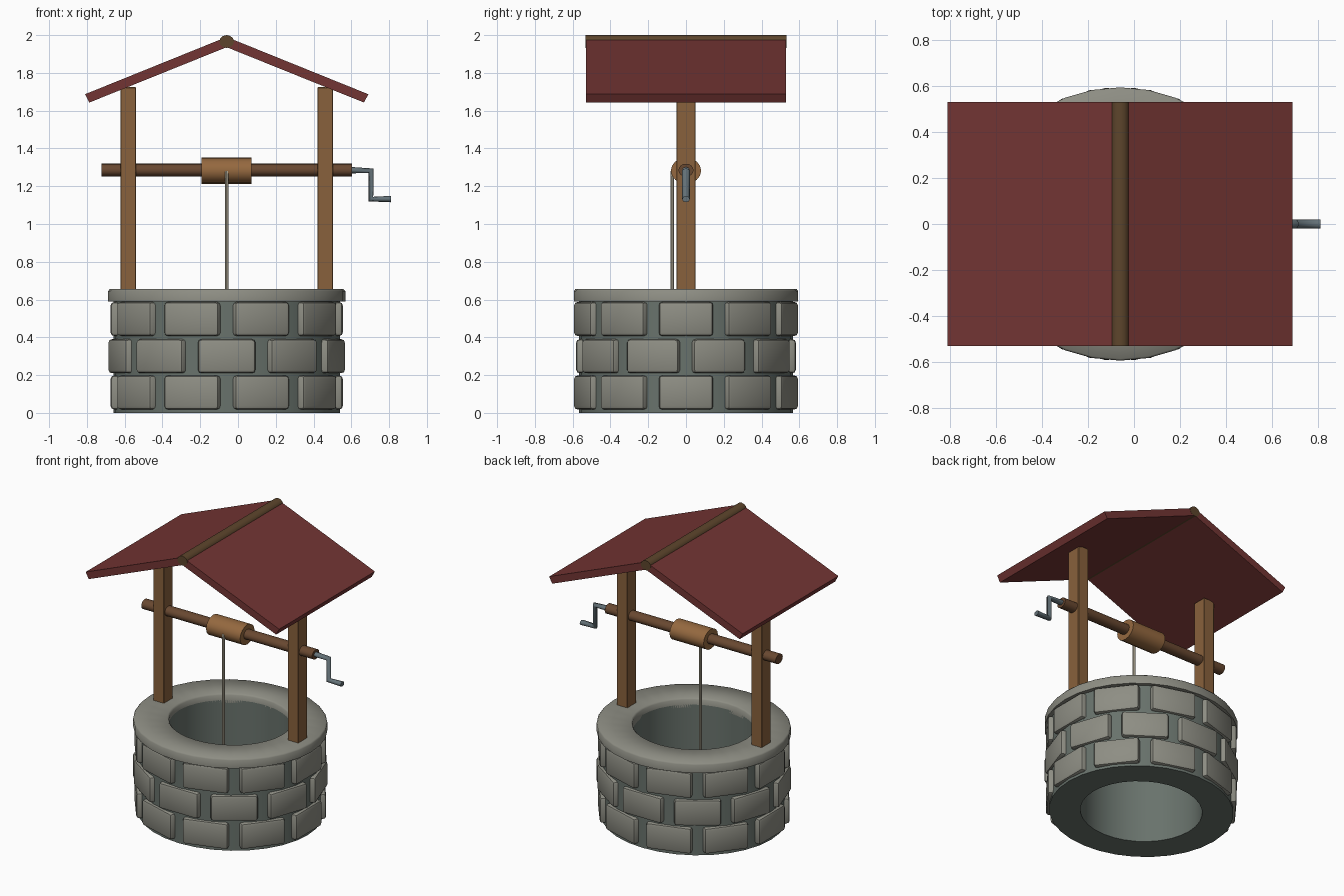
import bpy, bmesh, math
from mathutils import Matrix, Vector

if "Cube" in bpy.data.objects:
    bpy.data.objects.remove(bpy.data.objects["Cube"])

CX = -0.06      # well axis
SX = 1.057      # the stone ring is slightly wider in x


def mat(name, r, g, b):
    m = bpy.data.materials.new(name)
    m.diffuse_color = (r, g, b, 1)
    m.use_nodes = True
    m.node_tree.nodes["Principled BSDF"].inputs["Base Color"].default_value = m.diffuse_color
    return m


STONE = mat("stone", 0.27, 0.27, 0.23)
MORTAR = mat("mortar", 0.14, 0.17, 0.15)
WOOD = mat("wood", 0.25, 0.12, 0.045)
DARK = mat("dark_wood", 0.14, 0.065, 0.03)
DRUM = mat("drum_wood", 0.30, 0.14, 0.05)
RED = mat("roof_red", 0.17, 0.035, 0.033)
RIDGE = mat("ridge_wood", 0.11, 0.06, 0.025)
METAL = mat("metal", 0.13, 0.17, 0.19)
ROPE = mat("rope", 0.55, 0.50, 0.38)


def finish(bm, name, material, smooth=None):
    bmesh.ops.recalc_face_normals(bm, faces=bm.faces)
    me = bpy.data.meshes.new(name)
    bm.to_mesh(me)
    bm.free()
    ob = bpy.data.objects.new(name, me)
    bpy.context.collection.objects.link(ob)
    me.materials.append(material)
    if smooth:
        bpy.ops.object.select_all(action='DESELECT')
        ob.select_set(True)
        bpy.context.view_layer.objects.active = ob
        bpy.ops.object.shade_smooth_by_angle(angle=math.radians(smooth))
    return ob


def box(name, centre, size, material, bevel=0.0, segs=1, xf=Matrix(), smooth=None):
    bm = bmesh.new()
    bmesh.ops.create_cube(bm, size=1, matrix=Matrix.Translation(centre) @ Matrix.Diagonal((*size, 1)))
    if bevel:
        bmesh.ops.bevel(bm, geom=bm.edges[:], offset=bevel, segments=segs, profile=0.5, affect='EDGES')
    bm.transform(xf)
    return finish(bm, name, material, smooth)


def rod(name, centre, length, ra, rb, axis, material, sides=16):
    """Elliptical cylinder along x, y or z; ra, rb are its radii on the other two axes."""
    bm = bmesh.new()
    bmesh.ops.create_cone(bm, cap_ends=True, segments=sides, radius1=1, radius2=1, depth=1)
    rot = {'x': Matrix.Rotation(math.pi / 2, 4, 'Y'), 'y': Matrix.Rotation(math.pi / 2, 4, 'X'),
           'z': Matrix()}[axis]
    size = {'x': (length, ra, rb), 'y': (ra, length, rb), 'z': (ra, rb, length)}[axis]
    bm.transform(Matrix.Translation(centre) @ Matrix.Diagonal((*size, 1)) @ rot)
    return finish(bm, name, material, 40)


def ring(name, profile, material, smooth, sides=32):
    """Closed radius/height profile turned around the well axis."""
    bm = bmesh.new()
    loops = []
    for i in range(sides):
        a = 2 * math.pi * i / sides
        loops.append([bm.verts.new((CX + SX * r * math.cos(a), r * math.sin(a), z)) for r, z in profile])
    n = len(profile)
    for i in range(sides):
        p, q = loops[i], loops[(i + 1) % sides]
        for j in range(n):
            k = (j + 1) % n
            bm.faces.new((p[j], q[j], q[k], p[k]))
    return finish(bm, name, material, smooth)


# Well wall: mortar core and stone rim
ring("mortar_core", [(0.375, 0), (0.567, 0), (0.567, 0.61), (0.375, 0.61)], MORTAR, 40)
ring("stone_rim", [(0.375, 0.59), (0.594, 0.59), (0.594, 0.645), (0.586, 0.655), (0.385, 0.655),
                   (0.375, 0.645)], STONE, 60)

# Three staggered courses of ten flat-faced stones
place = Matrix.Translation((CX, 0, 0)) @ Matrix.Diagonal((SX, 1, 1, 1))
for row, z in enumerate((0.108, 0.3, 0.497)):
    for i in range(10):
        a = math.radians(36 * i + (18 if row != 1 else 0))
        box(f"wall_stone_{row}_{i}", (0, -0.535, z), (0.288, 0.093, 0.18), STONE, 0.018, 2,
            place @ Matrix.Rotation(a, 4, 'Z'), 35)

# Posts and roof slabs on each side
slope = 0.405
for side, label in ((-1, "left"), (1, "right")):
    box(f"{label}_post", (CX + side * 0.521, 0, 1.167), (0.082, 0.1, 1.114), WOOD, 0.003)
    bm = bmesh.new()
    section = [(0, 1.99), (0.75, 1.687), (0.727, 1.643), (0, 1.936)]
    front = bm.faces.new([bm.verts.new((CX + side * x, -0.53, z)) for x, z in section])
    ext = bmesh.ops.extrude_face_region(bm, geom=[front])["geom"]
    bmesh.ops.translate(bm, vec=Vector((0, 1.06, 0)),
                        verts=[g for g in ext if isinstance(g, bmesh.types.BMVert)])
    if len(bm.faces) == 5:
        bm.faces.new(list(front.verts))
    finish(bm, f"{label}_roof_slab", RED)
rod("roof_ridge", (CX, 0, 1.966), 1.062, 0.039, 0.034, 'y', RIDGE, 12)

# Winding gear
rod("axle", (CX, 0, 1.285), 1.325, 0.04, 0.034, 'x', DARK)
rod("winding_drum", (CX, 0, 1.282), 0.264, 0.08, 0.069, 'x', DRUM)
rod("rope", (CX, -0.073, 0.805), 0.95, 0.01, 0.01, 'z', ROPE, 8)

# Crank handle swept along a stepped path
cu = bpy.data.curves.new("crank_handle", 'CURVE')
cu.dimensions = '3D'
cu.bevel_depth = 0.017
cu.bevel_resolution = 2
cu.use_fill_caps = True
sp = cu.splines.new('POLY')
path = [(0.595, 1.285), (0.704, 1.282), (0.704, 1.132), (0.81, 1.132)]
sp.points.add(len(path) - 1)
for pt, (x, z) in zip(sp.points, path):
    pt.co = (x, 0, z, 1)
crank = bpy.data.objects.new("crank_handle", cu)
bpy.context.collection.objects.link(crank)
crank.scale.y = 1.2
cu.materials.append(METAL)
